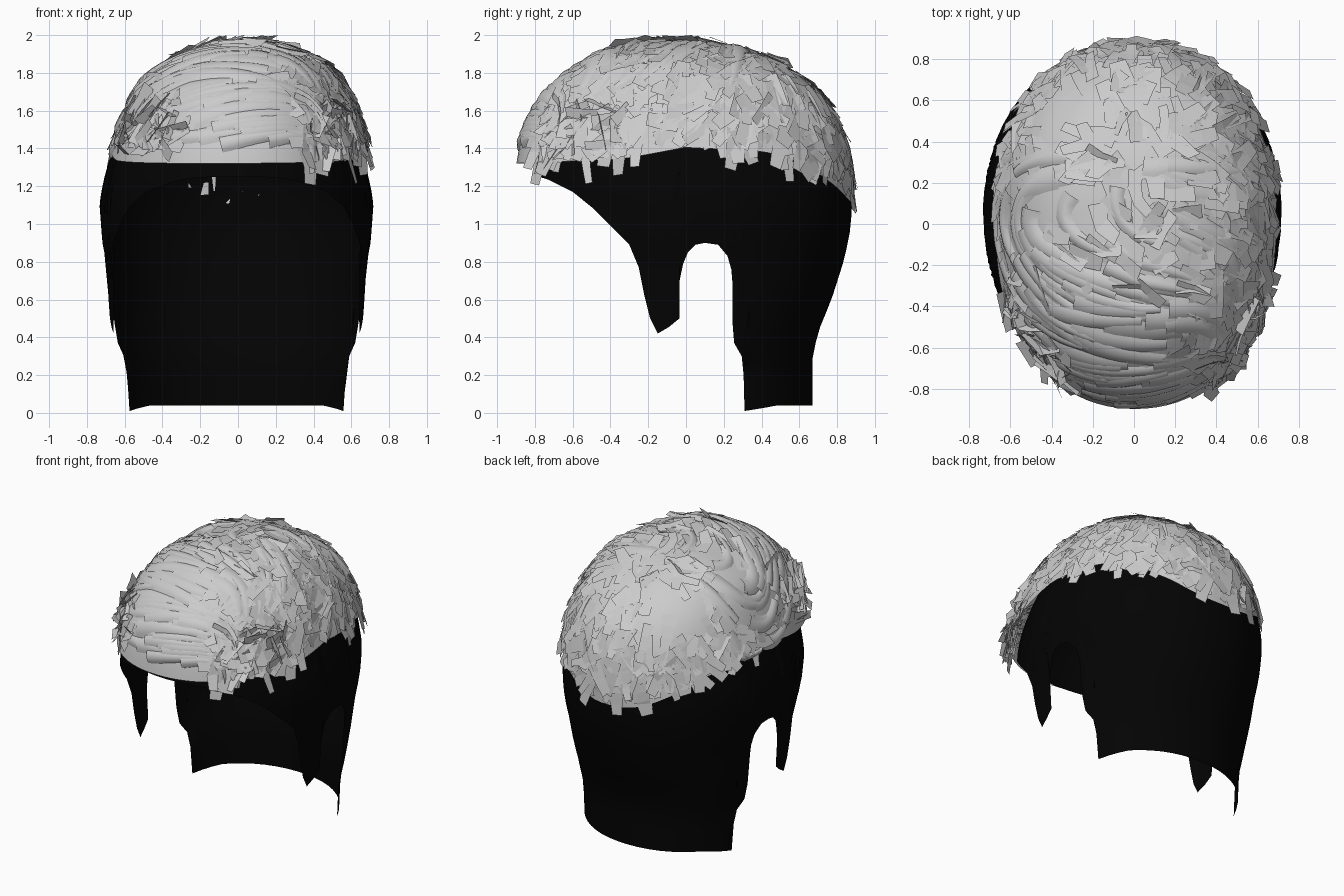
import bpy, bmesh, math, random
from math import sin, cos, pi, asin
from mathutils import Vector
from mathutils.bvhtree import BVHTree

if "Cube" in bpy.data.objects:
    bpy.data.objects.remove(bpy.data.objects["Cube"])

random.seed(4)
P = 2.1
ZM, DOME, YC, FRONT = 1.1, 0.79, 0.05, 0.85


def lerp(table, v):
    if v <= table[0][0]:
        return table[0][1]
    for (a, fa), (b, fb) in zip(table, table[1:]):
        if v <= b:
            return fa + (fb - fa) * (v - a) / (b - a)
    return table[-1][1]


# neck and skull half width / back depth by height
WIDTH = [(0, .615), (.25, .63), (.4, .665), (.6, .68), (.8, .69), (.9, .71), (1.1, .725)]
BACK = [(0, .62), (.3, .62), (.43, .65), (.6, .72), (.82, .79), (.97, .82), (1.1, .83)]


def spow(v, e):
    return math.copysign(abs(v) ** e, v)


def w_of(z):
    return (z - ZM) / ZM if z < ZM else asin(min(1, ((z - ZM) / DOME) ** 1.2)) * 2 / pi


def head(th, w, off=0.0):
    """Point on the skull: th = -90 deg front, +90 deg back; w < 0 wall, 0..1 dome."""
    if w < 0:
        z, s, k, pinch = ZM + ZM * w, 1, 0, 1
    else:
        s = max(0, cos(w * pi / 2)) ** .909
        k = sin(w * pi / 2) ** .833
        z = ZM + (DOME + off) * k
        pinch = 1 - .065 * sin(pi * min(1, w / .6))
    cx, sy = spow(cos(th), 2 / P), spow(sin(th), 2 / P)
    depth = lerp(BACK, min(z, 1.1)) if sy > 0 else FRONT
    return Vector((cx * (lerp(WIDTH, z) * pinch + off) * s - .008, YC + sy * (depth + off) * s, z))


def theta_of(y, z):
    w = w_of(z)
    s = 1 if w < 0 else cos(w * pi / 2) ** .909
    q = (y - YC) / ((lerp(BACK, z) if y > YC else FRONT) * s)
    return asin(max(-1, min(1, spow(q, P / 2))))


def finish(bm, name, smooth=None):
    me = bpy.data.meshes.new(name)
    bm.to_mesh(me)
    bm.free()
    ob = bpy.data.objects.new(name, me)
    bpy.context.collection.objects.link(ob)
    if smooth:
        bpy.context.view_layer.objects.active = ob
        ob.select_set(True)
        bpy.ops.object.shade_smooth_by_angle(angle=math.radians(smooth))
        ob.select_set(False)
    return ob


def skin(bm, cols, closed=False):
    vs = [[bm.verts.new(p) for p in c] for c in cols]
    pairs = list(zip(vs, vs[1:])) + ([(vs[-1], vs[0])] if closed else [])
    for a, b in pairs:
        for i in range(len(a) - 1):
            bm.faces.new((a[i], b[i], b[i + 1], a[i + 1]))


# black scalp: hairline, sideburn, ear cutout and nape as seen from the side
side = [(-.7, 1.22), (-.6, 1.17), (-.5, 1.09), (-.4, .99), (-.33, .92), (-.3, .89), (-.25, .77),
        (-.22, .62), (-.19, .5), (-.15, .42), (-.09, .455), (-.035, .5), (-.034, .7), (-.015, .79),
        (.01, .85), (.05, .89), (.1, .9), (.17, .89), (.22, .83), (.24, .76), (.245, .7),
        (.246, .48), (.255, .37), (.295, .3), (.305, .2), (.31, .01)]
edge = [(math.radians(a), z) for a, z in ((-90, 1.25), (-82, 1.25), (-74, 1.245), (-67, 1.235))]
edge += [(theta_of(y, z), z) for y, z in side]
t0 = edge[-1][0]
edge += [(t0 + (pi / 2 - t0) * i / 10, .01 + .03 * min(1, i / 3)) for i in range(1, 11)]
edge += [(pi - t, z) for t, z in reversed(edge[1:-1])]
cols = []
for t, z in edge:
    w0 = w_of(z)
    cols.append([head(t, w0 + (1 - w0) * i / 26) for i in range(27)])
bm = bmesh.new()
skin(bm, cols, True)
bmesh.ops.remove_doubles(bm, verts=bm.verts, dist=.0005)
bmesh.ops.recalc_face_normals(bm, faces=bm.faces)
scalp = finish(bm, "scalp", 50)
black = bpy.data.materials.new("black")
black.diffuse_color = (.001, .001, .001, 1)
black.use_nodes = True
black.node_tree.nodes["Principled BSDF"].inputs["Base Color"].default_value = black.diffuse_color
scalp.data.materials.append(black)

# hair base: thick cap over the scalp with a raised fringe, fuller on the right
HAIRLINE = [(-.8, 1.29), (-.3, 1.33), (0, 1.39), (.4, 1.37), (.6, 1.31), (.75, 1.2), (.84, 1.11)]


def hair_edge(th):
    return w_of(lerp(HAIRLINE, head(th, .2).y))


def hair(th, w):
    front = max(0, -sin(th)) ** 2
    off = .012 + .05 * w + .095 * front * (1 - w ** 3)
    if cos(th) > 0:
        off += .09 * cos(th) * w * (1 - w) + .008 * cos(th)
    else:
        off += .02 * cos(th) * (1 - w)
    off -= .012 * max(0, sin(th)) * (1 - w)
    return head(th, w, max(.003, off))


cols = []
for j in range(96):
    t = 2 * pi * j / 96
    w0 = hair_edge(t)
    cols.append([hair(t, w0 + (1 - w0) * i / 24) for i in range(25)])
bm = bmesh.new()
skin(bm, cols, True)
bmesh.ops.remove_doubles(bm, verts=bm.verts, dist=.0005)
bmesh.ops.recalc_face_normals(bm, faces=bm.faces)
tree = BVHTree.FromBMesh(bm)
finish(bm, "hair_base", 60)


def flow(p):
    """Combing direction: swept across the front, falling from the crown behind."""
    out = Vector((p.x, p.y - .35, -.25))
    out.normalize()
    sweep = Vector((1, -.55 - .5 * p.y if p.x < 0 else -.2, .25 if p.y < -.4 else 0))
    f = max(0, min(1, (.25 - p.y) / .35)) * max(0, min(1, (.5 - p.x) / .3))
    return out.lerp(sweep.normalized(), f)


def card(bm, p, length, width, segs, across, bulge, turn, lift, tip, roll=0):
    """Strip of hair walked along the cap surface from p; long ones stay on the cap."""
    rows = []
    for i in range(segs + 1):
        hit, n, _, dist = tree.find_nearest(p)
        if dist < .03 or segs > 3:
            p = hit
        if n.dot(p - Vector((0, .05, 1.1))) < 0:
            n = -n
        d = flow(p)
        d = (d - n * d.dot(n)).normalized()
        b = n.cross(d)
        d, b = d * cos(turn) + b * sin(turn), b * cos(turn) - d * sin(turn)
        f = i / segs
        up = lift + tip * f * f
        wd = width * (1 - .35 * f) / 2
        side_dir = b * cos(roll) + n * sin(roll)
        rows.append([p + side_dir * wd * u + n * (up + bulge * (1 - u * u) - .3 * bulge)
                     for u in (2 * k / across - 1 for k in range(across + 1))])
        p = p + d * length / segs
    skin(bm, rows)


def seed(low=.08):
    t = random.uniform(0, 2 * pi)
    w0 = hair_edge(t) + low
    return hair(t, w0 + (1 - w0) * (1 - math.sqrt(random.random())))


# long smooth locks swept over the front and left
bm = bmesh.new()
n = 0
while n < 100:
    p = seed(.05)
    if p.x < .25 and p.y < .35 and (p.z > 1.43 or p.y < -.6):
        card(bm, p, random.uniform(.35, .5), random.uniform(.1, .17), 8, 4,
             random.uniform(.016, .034), random.gauss(0, .1), 0, -.005, random.uniform(-.15, .1))
        n += 1
finish(bm, "swept_locks", 60)

# short flat cards over the crown, right side and back
bm = bmesh.new()
n = 0
while n < 500:
    p = seed()
    if p.x < .25 and (p.y < .2 or p.x < -.1 and p.z > 1.6) and random.random() < .95:
        continue
    card(bm, p, random.uniform(.12, .26), random.uniform(.06, .13), 3, 1, 0, random.gauss(0, .6),
         random.uniform(0, .012), random.uniform(-.01, .025), random.gauss(0, .15))
    n += 1
finish(bm, "short_hair_cards")

# loose tufts at both fringe corners, round the hairline and on the crown
bm = bmesh.new()
for deg, count in ((-130, 40), (-48, 45), (-150, 18), (-28, 14)):
    for _ in range(count):
        t = math.radians(deg + random.gauss(0, 7))
        p = hair(t, hair_edge(t) + random.uniform(.05, .24))
        card(bm, p, random.uniform(.1, .2), random.uniform(.06, .11), 2, 1, 0,
             random.uniform(-1.4, 1.2), .01, random.uniform(-.02, .05), random.gauss(0, .5))
for j in range(150):
    t = 2 * pi * j / 150
    if sin(t) > -.75:
        p = hair(t, hair_edge(t) + .08)
        card(bm, p, random.uniform(.07, .11), random.uniform(.05, .08), 2, 1, 0,
             random.gauss(0, .5), .004, random.uniform(-.012, .006), random.gauss(0, .15))
for _ in range(50):
    p = hair(random.uniform(0, 2 * pi), random.uniform(.72, .98))
    card(bm, p, random.uniform(.12, .22), random.uniform(.06, .11), 2, 1, 0,
         random.gauss(0, .6), .008, random.uniform(0, .035), random.gauss(0, .3))
finish(bm, "loose_tufts")
